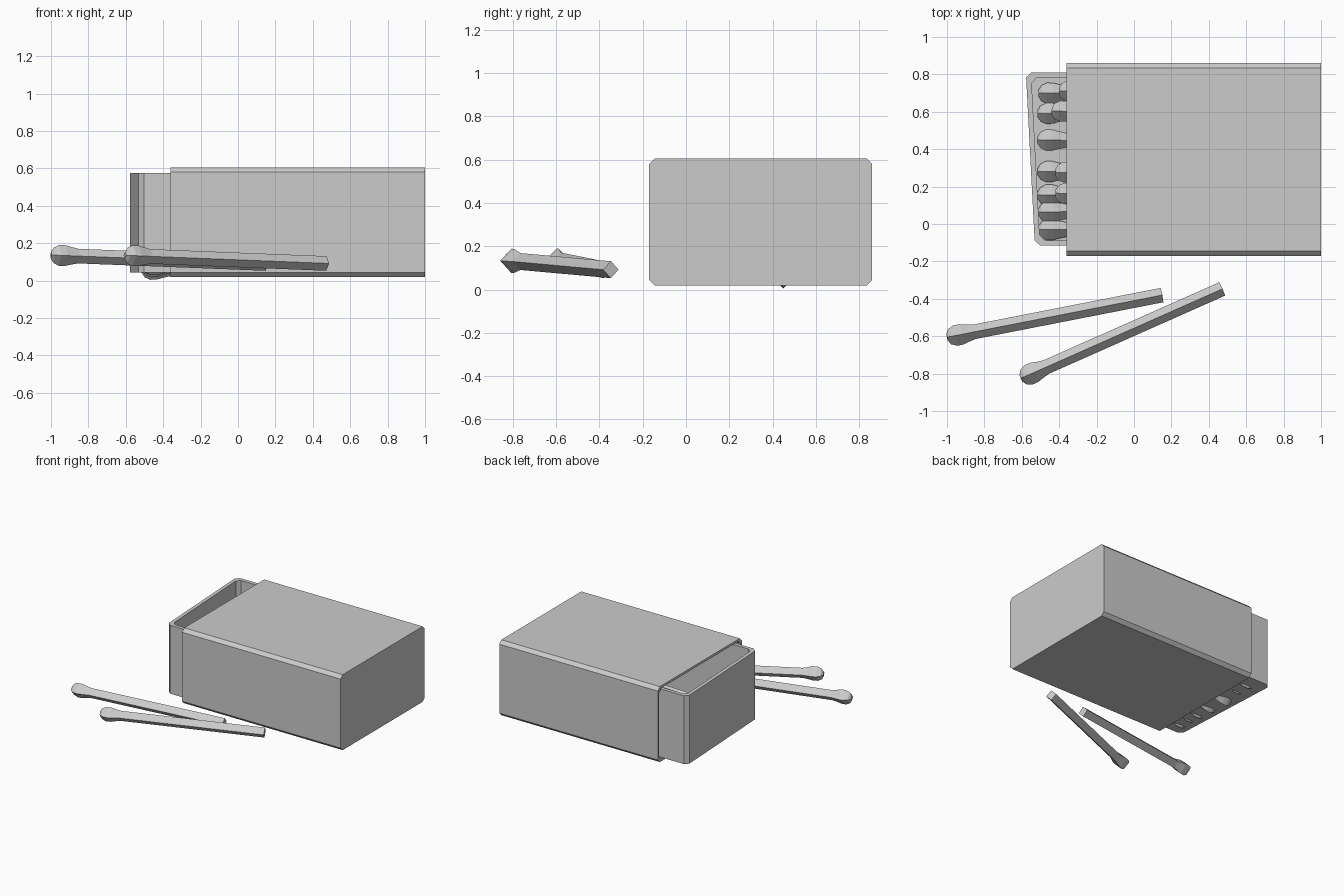
import bpy, bmesh, math
from mathutils import Vector

if "Cube" in bpy.data.objects:
    bpy.data.objects.remove(bpy.data.objects["Cube"])


def loft(name, rings):
    """Skin a sequence of rings and cap both ends."""
    bm = bmesh.new()
    rows = [[bm.verts.new(p) for p in r] for r in rings]
    n = len(rows[0])
    for a, b in zip(rows, rows[1:]):
        for i in range(n):
            bm.faces.new((a[i], a[(i + 1) % n], b[(i + 1) % n], b[i]))
    bm.faces.new(rows[0])
    bm.faces.new(rows[-1])
    bmesh.ops.recalc_face_normals(bm, faces=bm.faces)
    mesh = bpy.data.meshes.new(name)
    bm.to_mesh(mesh)
    bm.free()
    ob = bpy.data.objects.new(name, mesh)
    bpy.context.collection.objects.link(ob)
    return ob


def chamfer_rect(u0, u1, v0, v1, c):
    return [(u0 + c, v0), (u1 - c, v0), (u1, v0 + c), (u1, v1 - c),
            (u1 - c, v1), (u0 + c, v1), (u0, v1 - c), (u0, v0 + c)]


# Sleeve: open at the left, closed at the right
def sleeve_ring(x, inset):
    return [(x, y, z) for y, z in chamfer_rect(
        -0.17 + inset, 0.86 - inset, 0.02 + inset, 0.605 - inset, 0.025)]


loft("sleeve", [sleeve_ring(1.0, 0), sleeve_ring(-0.36, 0),
                sleeve_ring(-0.36, 0.018), sleeve_ring(0.985, 0.018)])


# Tray: open on top, its pulled-out end slightly skewed
def tray_ring(z, inset):
    ring = []
    for x, y in chamfer_rect(-0.53 + inset, 0.82 - inset,
                             -0.115 + inset, 0.81 - inset, 0.028):
        skew = -0.048 * (y + 0.115) / 0.925 if x < 0 else 0
        ring.append((x + skew, y, z))
    return ring


loft("tray", [tray_ring(0.045, 0), tray_ring(0.575, 0),
              tray_ring(0.575, 0.028), tray_ring(0.06, 0.028)])

# Match: square stick set on edge, with a swollen head (distance, radius)
PROFILE = [(0, 0.018), (0.015, 0.042), (0.045, 0.056), (0.08, 0.055),
           (0.115, 0.046), (0.15, 0.039)]


def match(name, tip, end, scale=1.0):
    tip, end = Vector(tip), Vector(end)
    d = (end - tip).normalized()
    side = d.cross(Vector((0, 0, 1))).normalized()
    up = side.cross(d)
    steps = PROFILE + [((end - tip).length, 0.039)]
    rings = []
    for s, r in steps:
        r *= scale
        c = tip + d * s
        rings.append([c + r * (math.cos(a) * side + math.sin(a) * up)
                      for a in (k * math.pi / 2 for k in range(4))])
    return loft(name, rings)


# Two loose matches in front of the box
match("loose_match_1", (-1.0, -0.605, 0.137), (0.15, -0.38, 0.092))
match("loose_match_2", (-0.605, -0.825, 0.135), (0.472, -0.347, 0.092))

# Matches lying in the tray: (head x, head y, head z, end y)
stored = [(-0.51, 0.70, 0.085, 0.69), (-0.515, 0.59, 0.09, 0.61),
          (-0.515, 0.45, 0.06, 0.43), (-0.515, 0.28, 0.075, 0.29),
          (-0.515, 0.155, 0.085, 0.16), (-0.51, 0.065, 0.09, 0.07),
          (-0.51, -0.03, 0.085, -0.03), (-0.40, 0.71, 0.17, 0.74),
          (-0.44, 0.605, 0.165, 0.56), (-0.42, 0.275, 0.165, 0.31),
          (-0.42, 0.165, 0.17, 0.12)]
for i, (x, y, z, y_end) in enumerate(stored):
    match(f"stored_match_{i + 1}", (x, y, z), (x + 1.17, y_end, z + 0.02))
